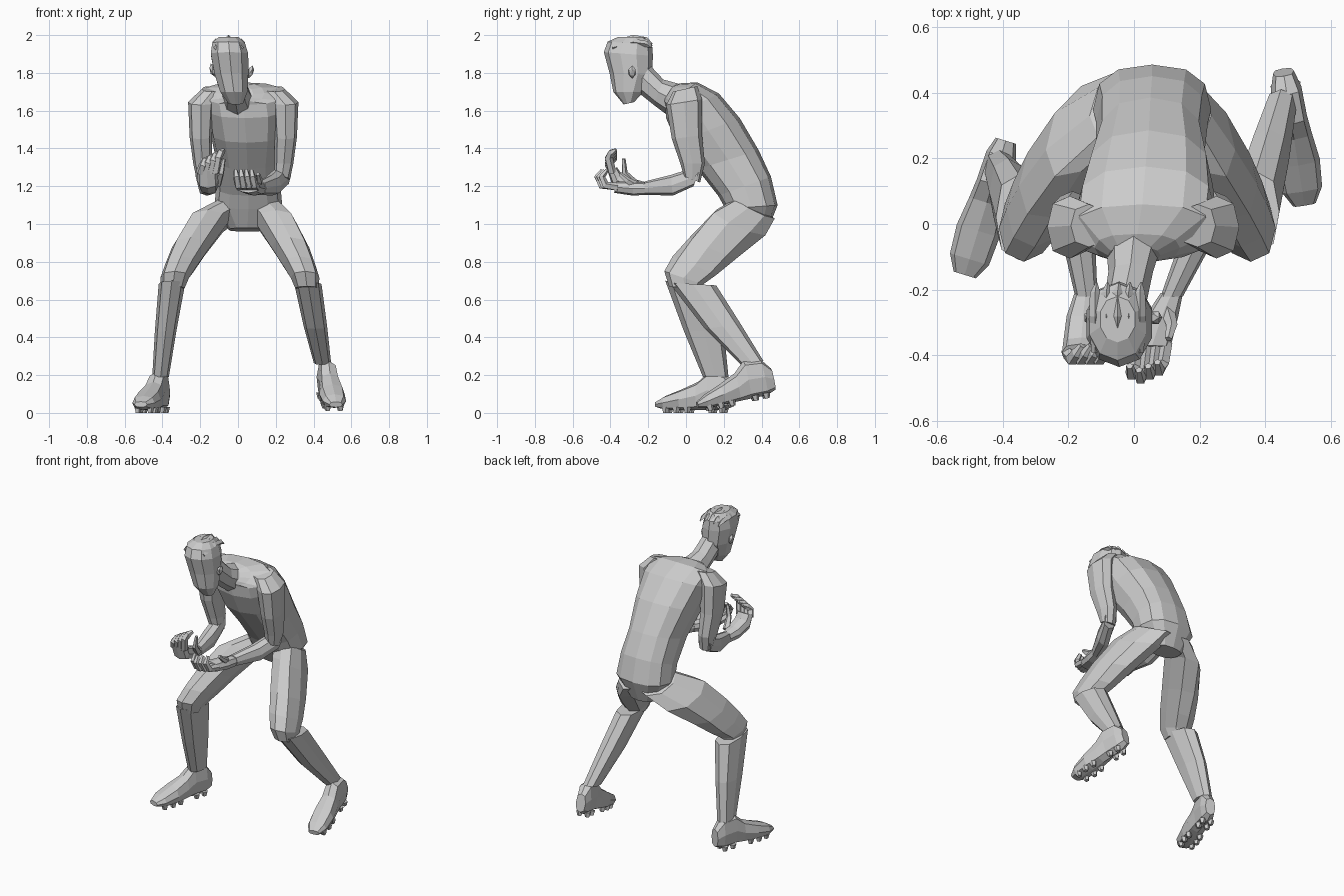
import bpy, bmesh
from math import sin, cos, tau, radians
from mathutils import Vector, Matrix


def make(name, bm, mat=None):
    bmesh.ops.recalc_face_normals(bm, faces=bm.faces)
    me = bpy.data.meshes.new(name)
    bm.to_mesh(me)
    bm.free()
    ob = bpy.data.objects.new(name, me)
    if mat:
        me.transform(mat)
    bpy.context.collection.objects.link(ob)
    return ob


def skin(bm, rings):
    rings = [[bm.verts.new(p) for p in r] for r in rings]
    n = len(rings[0])
    for a, b in zip(rings, rings[1:]):
        for i in range(n):
            j = (i + 1) % n
            bm.faces.new((a[i], a[j], b[j], b[i]))
    bm.faces.new(rings[0][::-1])
    bm.faces.new(rings[-1])


def loft(name, secs, n=8, power=0.8, mat=None):
    """Each section: front y, front z, back y, back z, centre x, half width, optional outward skew."""
    def sq(v):
        return abs(v) ** power * (1 if v >= 0 else -1)
    rings = []
    for fy, fz, by, bz, cx, hw, *skew in secs:
        k = skew[0] if skew else 0
        ring = []
        for i in range(n):
            a = tau * i / n
            c, s = sq(cos(a)), sq(sin(a))
            ring.append(Vector((cx + hw * s, (fy + by) / 2 + (fy - by) / 2 * c - max(0, k * hw * s),
                                (fz + bz) / 2 + (fz - bz) / 2 * c)))
        rings.append(ring)
    bm = bmesh.new()
    skin(bm, rings)
    return make(name, bm, mat)


def tube(name, pts, radii, n=5):
    pts = [Vector(p) for p in pts]
    rings = []
    for k, p in enumerate(pts):
        d = (pts[min(k + 1, len(pts) - 1)] - pts[max(k - 1, 0)]).normalized()
        u = d.cross(Vector((1, 0, 0))).normalized()
        v = d.cross(u)
        rings.append([p + radii[k] * (u * cos(tau * i / n) + v * sin(tau * i / n)) for i in range(n)])
    bm = bmesh.new()
    skin(bm, rings)
    return make(name, bm)


# Leaning torso, from crotch to collar
loft("torso", [
    (0.27, 0.98, 0.43, 0.96, 0.05, 0.10),
    (0.21, 1.08, 0.485, 1.10, 0.055, 0.18),
    (0.17, 1.15, 0.45, 1.25, 0.055, 0.17),
    (0.06, 1.29, 0.385, 1.39, 0.05, 0.165),
    (-0.05, 1.43, 0.285, 1.56, 0.045, 0.195),
    (-0.105, 1.56, 0.175, 1.69, 0.035, 0.215),
    (-0.11, 1.63, 0.06, 1.75, 0.025, 0.215),
    (-0.115, 1.64, -0.03, 1.745, 0.01, 0.13),
    (-0.12, 1.65, -0.07, 1.73, 0.0, 0.08)], n=12)

# Neck and head
loft("neck", [
    (-0.09, 1.57, -0.03, 1.74, 0.0, 0.085),
    (-0.17, 1.63, -0.12, 1.765, -0.01, 0.068),
    (-0.27, 1.71, -0.19, 1.84, -0.025, 0.065)], power=1)
loft("head", [
    (-0.33, 1.633, -0.275, 1.645, -0.012, 0.04),
    (-0.385, 1.70, -0.225, 1.70, -0.022, 0.076),
    (-0.405, 1.80, -0.18, 1.79, -0.035, 0.094),
    (-0.435, 1.91, -0.175, 1.89, -0.045, 0.104),
    (-0.415, 1.965, -0.18, 1.95, -0.05, 0.09),
    (-0.36, 1.99, -0.22, 1.99, -0.05, 0.055)], n=10, power=0.95)
for s in (-1, 1):
    bm = bmesh.new()
    bmesh.ops.create_icosphere(bm, subdivisions=1, radius=1)
    make("ear", bm, Matrix.Translation((-0.034 + s * 0.1, -0.285, 1.81 - s * 0.005))
         @ Matrix.Rotation(s * 0.3, 4, 'Y') @ Matrix.Diagonal((0.018, 0.022, 0.036, 1)))

# Swept tufts of hair on the crown
for i in range(5):
    x = -0.05 + (i - 2) * 0.034
    h = 1.983 - 0.01 * abs(i - 2)
    tube("hair_tuft", [(x, -0.39, h - 0.03), (x, -0.28, h), (x, -0.21, h - 0.01), (x + 0.004, -0.178, h - 0.03)],
         [0.012, 0.019, 0.016, 0.003], 4)

# Upper arms share a profile on both sides
upper = [(-0.07, 1.70, 0.06, 1.73, 0.165, 0.055), (-0.105, 1.63, 0.085, 1.66, 0.223, 0.069),
         (-0.075, 1.45, 0.085, 1.47, 0.225, 0.059), (-0.03, 1.32, 0.10, 1.32, 0.215, 0.05),
         (-0.01, 1.25, 0.075, 1.22, 0.205, 0.042)]
for s in (-1, 1):
    loft("upper_arm", [(a, b, c, d, 0.028 + s * x, w) for a, b, c, d, x, w in upper])
for xs in ((0.235, 0.18, 0.115), (-0.18, -0.165, -0.145)):
    loft("forearm", [(0.08, 1.31, 0.04, 1.20, xs[0], 0.045),
                     (-0.08, 1.26, -0.07, 1.15, xs[1], 0.048),
                     (-0.22, 1.225, -0.22, 1.155, xs[2], 0.034)])

# Hand held low with the palm up
loft("low_palm", [(-0.21, 1.22, -0.21, 1.155, 0.115, 0.034),
                  (-0.28, 1.225, -0.28, 1.15, 0.085, 0.05),
                  (-0.37, 1.225, -0.38, 1.165, 0.055, 0.056)])
for i in range(4):
    x = 0.012 + 0.028 * i
    y = -0.012 * (2 - abs(i - 1))
    tube("low_finger", [(x, -0.36, 1.195), (x - 0.01, -0.425 + y, 1.205), (x - 0.02, -0.446 + y, 1.25),
                        (x - 0.025, -0.42 + y, 1.285)], [0.022, 0.022, 0.019, 0.011])
tube("low_thumb", [(0.10, -0.26, 1.2), (0.115, -0.31, 1.23), (0.105, -0.35, 1.265)], [0.024, 0.018, 0.011])

# Raised hand with curled fingers
loft("raised_palm", [(-0.21, 1.22, -0.21, 1.155, -0.147, 0.034),
                     (-0.28, 1.24, -0.28, 1.16, -0.155, 0.05),
                     (-0.345, 1.27, -0.385, 1.19, -0.16, 0.056),
                     (-0.365, 1.30, -0.415, 1.28, -0.165, 0.054)])
for i in range(4):
    x = -0.202 + 0.027 * i
    h = 0.014 * i
    tube("raised_finger", [(x, -0.39, 1.27), (x + 0.015, -0.41, 1.31 + h), (x + 0.03, -0.395, 1.335 + h),
                           (x + 0.045, -0.37, 1.35 + h)], [0.022, 0.022, 0.02, 0.011])
tube("raised_thumb", [(-0.11, -0.27, 1.21), (-0.09, -0.325, 1.27), (-0.075, -0.33, 1.345)], [0.024, 0.017, 0.01])

# Thighs: shared side profile, hip-to-knee x differs per side, outer hip swept forward
thigh = [(0.27, 1.14, 0.47, 1.03, 0.10, 0.4), (0.16, 1.075, 0.42, 0.94, 0.108, 0.6),
         (0.02, 0.93, 0.27, 0.82, 0.10, 0.3), (-0.07, 0.83, 0.16, 0.73, 0.086, 0),
         (-0.115, 0.75, 0.09, 0.68, 0.076, 0), (-0.09, 0.67, 0.07, 0.65, 0.062, 0)]
for s, xs in ((1, (0.135, 0.20, 0.277, 0.325, 0.355, 0.365)),
              (-1, (-0.035, -0.16, -0.25, -0.302, -0.335, -0.345))):
    loft("thigh", [t[:4] + (x, t[4], s * t[5]) for t, x in zip(thigh, xs)], power=0.85)

# Shins
loft("rear_shin", [(-0.09, 0.69, 0.16, 0.675, 0.37, 0.072), (0.10, 0.445, 0.29, 0.47, 0.41, 0.062),
                   (0.29, 0.255, 0.41, 0.275, 0.447, 0.046)])
loft("front_shin", [(-0.11, 0.70, 0.15, 0.665, -0.35, 0.07), (-0.01, 0.43, 0.20, 0.44, -0.383, 0.057),
                    (0.09, 0.19, 0.225, 0.19, -0.41, 0.044)])

# Studded shoes: local toe at the origin, heel along +y
shoe = [(0.0, 0.035, 0.03, 0.06), (0.05, 0.062, 0.016, 0.09), (0.14, 0.068, 0.016, 0.125),
        (0.23, 0.056, 0.016, 0.165), (0.29, 0.05, 0.016, 0.22), (0.38, 0.047, 0.016, 0.21),
        (0.427, 0.032, 0.035, 0.15)]
for name, loc, turn, pitch in (("front", (-0.515, -0.155, 0), -17, 0), ("rear", (0.517, 0.068, 0), 9, 12)):
    m = (Matrix.Translation(loc) @ Matrix.Rotation(radians(turn), 4, 'Z')
         @ Matrix.Rotation(radians(pitch), 4, 'X'))
    loft(name + "_shoe", [(y, t, y, b, 0, w) for y, w, b, t in shoe], power=0.75, mat=m)
    bm = bmesh.new()
    for y, w in ((0.06, 0.034), (0.12, 0.04), (0.18, 0.036), (0.31, 0.027), (0.37, 0.026)):
        for s in (-1, 1):
            bmesh.ops.create_cone(bm, cap_ends=True, segments=5, radius1=0.014, radius2=0.022, depth=0.03,
                                  matrix=Matrix.Translation((s * w, y, 0.015)))
    make(name + "_studs", bm, m)
